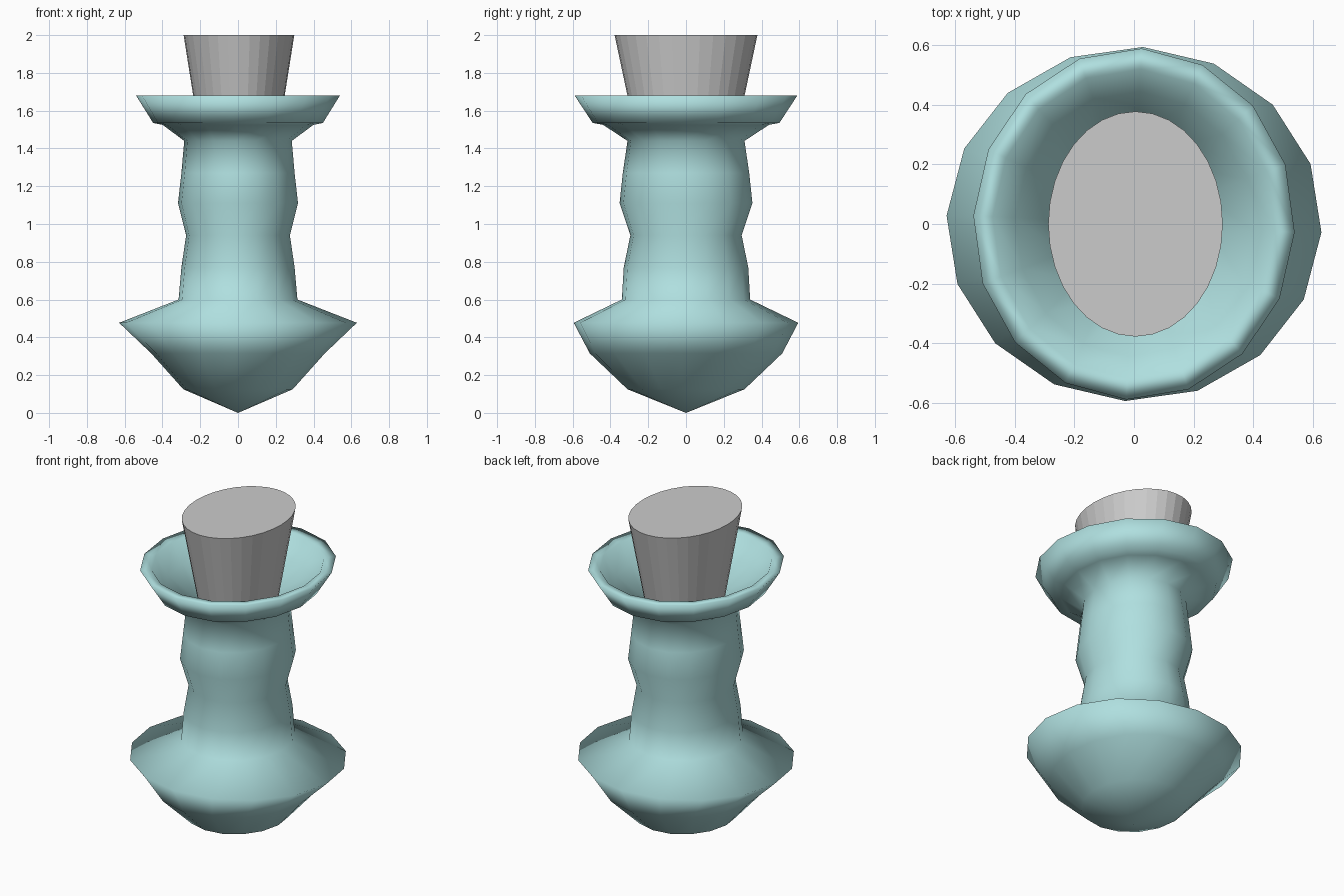
import bpy, bmesh, math

if "Cube" in bpy.data.objects:
    bpy.data.objects.remove(bpy.data.objects["Cube"])


def lathe(name, rings, sides, phase=0.0, smooth=True, cx=0.0):
    """Loft elliptical rings (rx, ry, z); a zero radius makes a pole."""
    bm = bmesh.new()
    loops = []
    for rx, ry, z in rings:
        if rx == 0:
            loops.append([bm.verts.new((0, 0, z))])
            continue
        loops.append([bm.verts.new((cx + rx * math.cos(phase + 2 * math.pi * i / sides),
                                    ry * math.sin(phase + 2 * math.pi * i / sides), z))
                      for i in range(sides)])
    for a, b in zip(loops, loops[1:]):
        for i in range(sides):
            j = (i + 1) % sides
            if len(a) == 1:
                bm.faces.new((a[0], b[j], b[i]))
            elif len(b) == 1:
                bm.faces.new((a[i], a[j], b[0]))
            else:
                bm.faces.new((a[i], a[j], b[j], b[i]))
    # cap any open ends
    if len(loops[0]) > 1:
        bm.faces.new(loops[0][::-1])
    if len(loops[-1]) > 1:
        bm.faces.new(loops[-1])
    bmesh.ops.recalc_face_normals(bm, faces=bm.faces)
    for f in bm.faces:
        f.smooth = smooth
    me = bpy.data.meshes.new(name)
    bm.to_mesh(me)
    bm.free()
    ob = bpy.data.objects.new(name, me)
    bpy.context.collection.objects.link(ob)
    return ob


# glass bottle: outer wall from the pointed base up to the flared lip
outer = [
    (0, 0, 0.0), (0.29, 0.31, 0.125), (0.46, 0.51, 0.315), (0.63, 0.595, 0.477),
    (0.315, 0.34, 0.60), (0.30, 0.33, 0.77), (0.275, 0.295, 0.94),
    (0.318, 0.352, 1.11), (0.30, 0.335, 1.27), (0.285, 0.31, 1.44),
    (0.40, 0.44, 1.525), (0.45, 0.495, 1.535), (0.54, 0.59, 1.68),
]
# inner wall: from the rim down into the dish, neck and belly
inner = [
    (0.475, 0.52, 1.675), (0.40, 0.445, 1.56), (0.25, 0.28, 1.45),
    (0.27, 0.30, 1.11), (0.235, 0.255, 0.94), (0.27, 0.295, 0.62),
    (0.54, 0.51, 0.47), (0.25, 0.27, 0.17), (0, 0, 0.06),
]
bottle = lathe("bottle", outer + inner, 16, math.radians(-2.7))
glass = bpy.data.materials.new("pale_glass")
glass.diffuse_color = (0.43, 0.74, 0.74, 1)
glass.use_nodes = True
glass.node_tree.nodes["Principled BSDF"].inputs["Base Color"].default_value = glass.diffuse_color
bottle.data.materials.append(glass)

# tapered oval stopper, faceted sides
lathe("stopper", [(0.19, 0.24, 1.35), (0.293, 0.378, 2.0)], 32, 0.0, False, 0.005)
